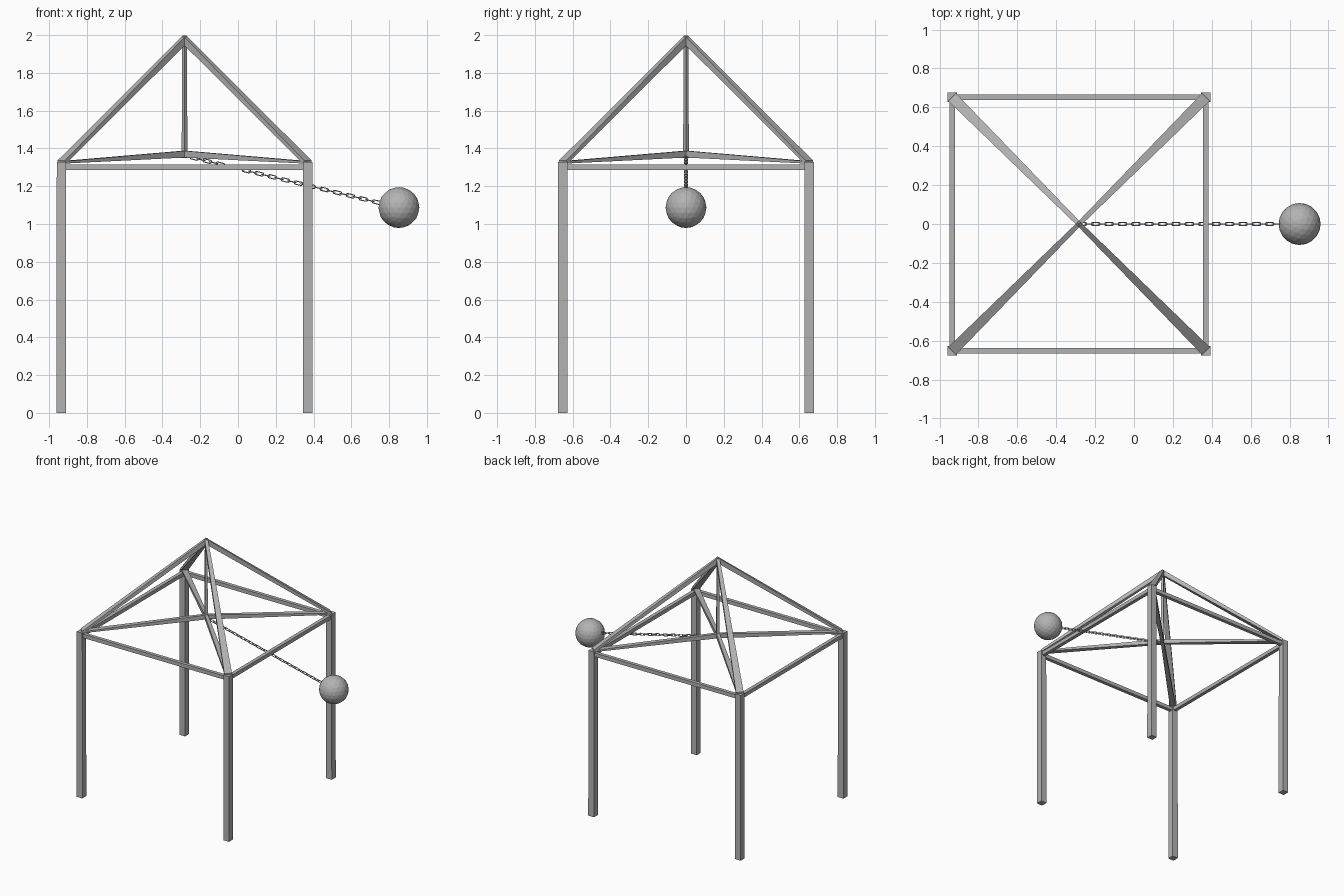
import bpy, bmesh, math
from mathutils import Vector, Matrix

if "Cube" in bpy.data.objects:
    bpy.data.objects.remove(bpy.data.objects["Cube"])

CX = -0.283      # centre of the frame in x
HALF = 0.652     # leg centre offset from the frame centre

grey = bpy.data.materials.new("grey metal")
grey.diffuse_color = (0.45, 0.45, 0.45, 1)
grey.use_nodes = True
grey.node_tree.nodes["Principled BSDF"].inputs["Base Color"].default_value = grey.diffuse_color


def finish(bm, name):
    bmesh.ops.recalc_face_normals(bm, faces=bm.faces)
    me = bpy.data.meshes.new(name)
    bm.to_mesh(me)
    bm.free()
    me.materials.append(grey)
    ob = bpy.data.objects.new(name, me)
    bpy.context.collection.objects.link(ob)
    return ob


def loft(name, a, b):
    """Closed bar between two four-point sections."""
    bm = bmesh.new()
    va = [bm.verts.new(p) for p in a]
    vb = [bm.verts.new(p) for p in b]
    bm.faces.new(va)
    bm.faces.new(vb[::-1])
    for i in range(4):
        j = (i + 1) % 4
        bm.faces.new((va[i], va[j], vb[j], vb[i]))
    return finish(bm, name)


def upright(name, x, y, z0, z1, w0, w1, turn=0.0):
    def sec(z, w):
        r = w / math.sqrt(2)
        return [Vector((x + r * math.cos(turn + math.pi / 4 + k * math.pi / 2),
                        y + r * math.sin(turn + math.pi / 4 + k * math.pi / 2), z))
                for k in range(4)]
    return loft(name, sec(z0, w0), sec(z1, w1))


def bar(name, a, b, wa, ha, wb, hb):
    """Bar with upright end sections; a and b are top-centre points."""
    a, b = Vector(a), Vector(b)
    d = b - a
    side = Vector((-d.y, d.x, 0)).normalized()
    def sec(p, w, h):
        s, dn = side * w / 2, Vector((0, 0, -h))
        return [p + s, p - s, p - s + dn, p + s + dn]
    return loft(name, sec(a, wa, ha), sec(b, wb, hb))


# legs, roof rafters and ceiling ties at each corner
corners = [(-1, -1, "front_left"), (1, -1, "front_right"),
           (1, 1, "back_right"), (-1, 1, "back_left")]
for sx, sy, n in corners:
    x, y = CX + sx * HALF, sy * HALF
    upright(n + "_leg", x, y, 0, 1.327, 0.051, 0.049)
    bar(n + "_rafter", (x, y, 1.337), (CX, 0, 1.998), 0.056, 0.022, 0.024, 0.045)
    bar(n + "_tie", (x, y, 1.332), (CX, 0, 1.388), 0.045, 0.012, 0.024, 0.036)

# horizontal rails between neighbouring legs
for i, (sx, sy, n) in enumerate(corners):
    tx, ty, _ = corners[(i + 1) % 4]
    bar("rail_%d" % (i + 1), (CX + sx * HALF, sy * HALF, 1.315),
        (CX + tx * HALF, ty * HALF, 1.315), 0.029, 0.03, 0.029, 0.03)

# centre post under the peak
upright("centre_post", CX, 0, 1.35, 1.985, 0.022, 0.017, math.pi / 4)

# ball
ball_c = Vector((0.852, 0, 1.087))
bm = bmesh.new()
bmesh.ops.create_icosphere(bm, subdivisions=3, radius=0.108,
                           matrix=Matrix.Translation(ball_c))
finish(bm, "ball")

# chain of alternating oval links from the centre to the ball
start = Vector((CX, 0, 1.362))
d = (ball_c - start).normalized()
length = (ball_c - start).length - 0.105
across = Vector((0, 1, 0))
up = d.cross(across)
count = 30
SEG, RING, WIRE = 12, 5, 0.0032
bm = bmesh.new()
for k in range(count):
    c = start + d * (length * (k + 0.5) / count)
    u, v = (across, up) if k % 2 == 0 else (up, across)
    rings = []
    for s in range(SEG):
        t = 2 * math.pi * (s + 0.5) / SEG
        shift = 0.014 if math.cos(t) > 0 else -0.014
        out = d * math.cos(t) + u * math.sin(t)
        p = c + d * shift + out * 0.0085
        rings.append([bm.verts.new(p + (out * math.cos(2 * math.pi * r / RING)
                      + v * math.sin(2 * math.pi * r / RING)) * WIRE)
                      for r in range(RING)])
    for s in range(SEG):
        a, b = rings[s], rings[(s + 1) % SEG]
        for r in range(RING):
            q = (r + 1) % RING
            bm.faces.new((a[r], a[q], b[q], b[r]))
finish(bm, "chain")
